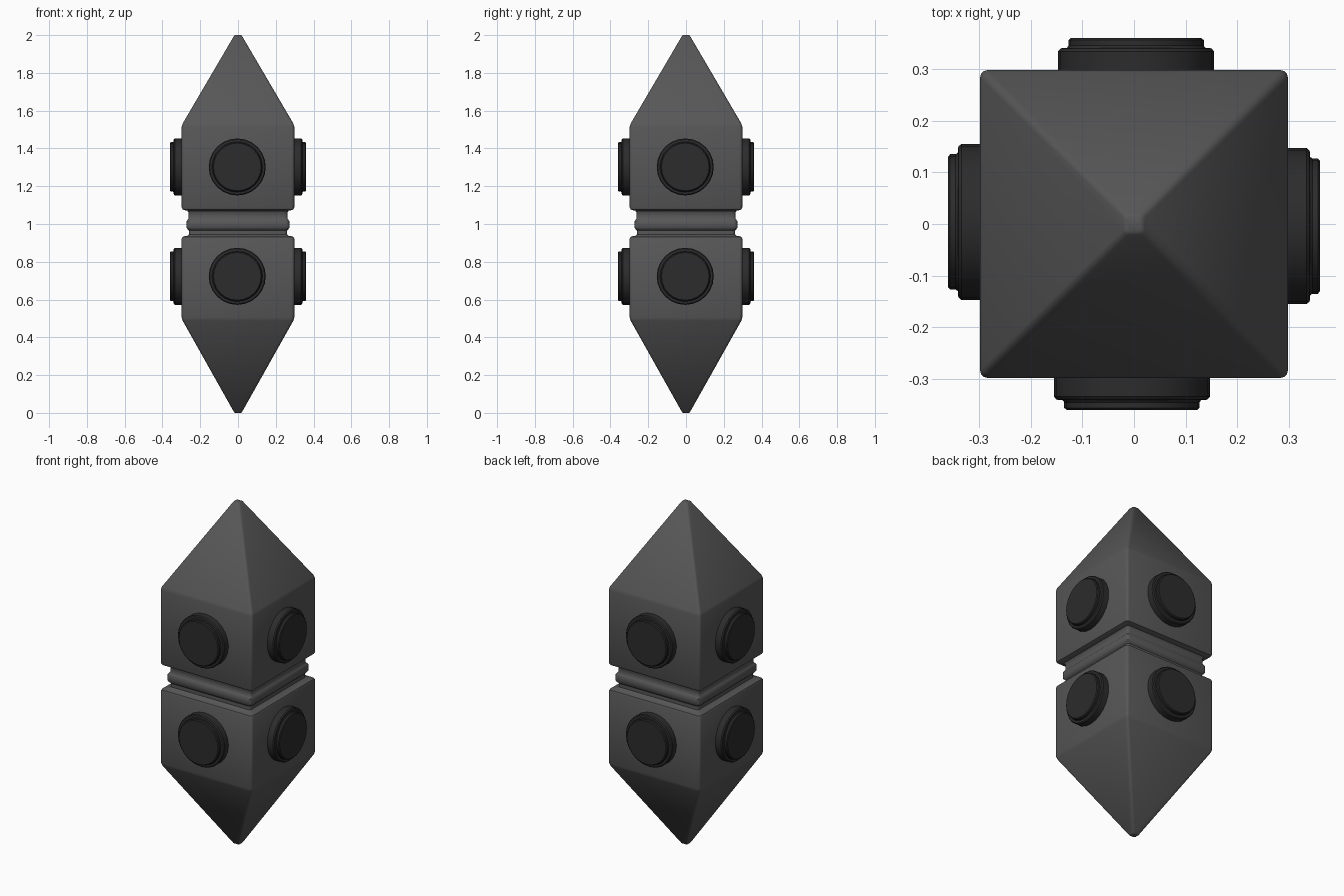
import bpy, bmesh, math
from mathutils import Matrix

cube = bpy.data.objects.get("Cube")
if cube:
    bpy.data.objects.remove(cube, do_unlink=True)


def material(name, value):
    m = bpy.data.materials.new(name)
    m.use_nodes = True
    colour = (value, value, value, 1)
    m.diffuse_color = colour
    m.node_tree.nodes["Principled BSDF"].inputs["Base Color"].default_value = colour
    return m


body_grey = material("dark grey", 0.095)
disc_black = material("soft black", 0.025)


def make_solid(name, rings, mat, angle):
    """Skin a stack of equal-length point rings and cap both ends."""
    bm = bmesh.new()
    loops = [[bm.verts.new(p) for p in ring] for ring in rings]
    count = len(loops[0])
    for low, high in zip(loops, loops[1:]):
        for i in range(count):
            j = (i + 1) % count
            bm.faces.new((low[i], low[j], high[j], high[i]))
    bm.faces.new(loops[0][::-1])
    bm.faces.new(loops[-1])
    bmesh.ops.recalc_face_normals(bm, faces=bm.faces)
    mesh = bpy.data.meshes.new(name)
    bm.to_mesh(mesh)
    bm.free()
    mesh.materials.append(mat)
    obj = bpy.data.objects.new(name, mesh)
    bpy.context.collection.objects.link(obj)
    bpy.ops.object.select_all(action='DESELECT')
    obj.select_set(True)
    bpy.context.view_layer.objects.active = obj
    bpy.ops.object.shade_smooth_by_angle(angle=math.radians(angle))
    return obj


def rounded_square(half, z, steps=3):
    """Square outline with small rounded corners."""
    r = min(0.015, half * 0.45)
    pts = []
    for corner in range(4):
        mid = math.radians(45 + 90 * corner)
        cx = math.copysign(half - r, math.cos(mid))
        cy = math.copysign(half - r, math.sin(mid))
        for k in range(steps + 1):
            a = mid + math.radians(90 * k / steps - 45)
            pts.append((cx + r * math.cos(a), cy + r * math.sin(a), z))
    return pts


def circle(radius, z, sides=24):
    return [(radius * math.cos(math.tau * i / sides),
             radius * math.sin(math.tau * i / sides), z) for i in range(sides)]


# Body: two pointed square blocks joined by a grooved neck
profile = [
    (0.014, 0), (0.021, 0.004), (0.293, 0.488), (0.298, 0.505),
    (0.298, 0.922), (0.294, 0.931), (0.285, 0.935), (0.267, 0.937),
    (0.26, 0.945), (0.26, 0.966), (0.267, 0.973), (0.272, 0.98),
    (0.272, 1.015), (0.267, 1.022), (0.262, 1.03), (0.262, 1.06),
    (0.268, 1.07), (0.285, 1.074), (0.294, 1.078), (0.298, 1.088),
    (0.298, 1.515), (0.293, 1.532), (0.021, 1.996), (0.014, 2),
]
make_solid("body", [rounded_square(h, z) for h, z in profile], body_grey, 40)

# Stepped round discs on all four sides of each block
disc_profile = [
    (0.151, 0.285), (0.151, 0.334), (0.146, 0.34), (0.134, 0.341),
    (0.131, 0.345), (0.131, 0.356), (0.126, 0.36),
]
sides = ("right", "back", "left", "front")
for level, height in (("lower", 0.723), ("upper", 1.302)):
    for i, side in enumerate(sides):
        disc = make_solid(f"{level}_{side}_disc",
                          [circle(r, d) for r, d in disc_profile], disc_black, 35)
        disc.matrix_world = (Matrix.Translation((0, 0, height))
                             @ Matrix.Rotation(math.pi - i * math.pi / 2, 4, 'Z')
                             @ Matrix.Translation((0, -0.004, 0))
                             @ Matrix.Rotation(math.pi / 2, 4, 'Y'))
